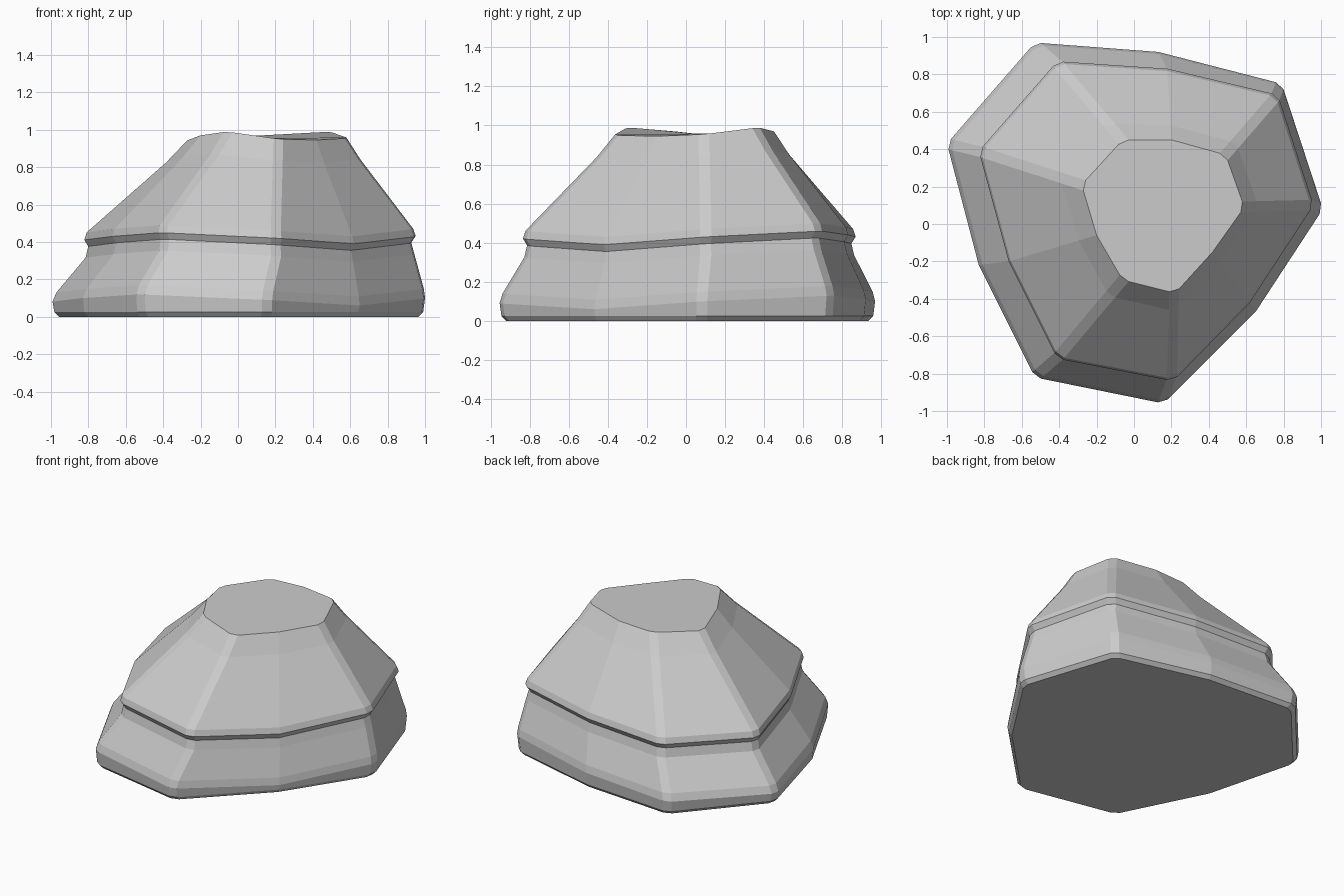
import bpy, bmesh
from mathutils import Vector

cube = bpy.data.objects.get("Cube")
if cube:
    bpy.data.objects.remove(cube, do_unlink=True)

# Outlines, counter-clockwise from the left-hand point
BASE = [(-1.0, .43), (-.83, -.22), (-.53, -.82), (.16, -.96), (.65, -.47),
        (1.01, .08), (.79, .75), (.13, .92), (-.53, .97)]
SHOULDER = [(-.83, .39), (-.67, -.20), (-.41, -.72), (.21, -.84), (.62, -.42),
            (.96, .10), (.77, .69), (.18, .83), (-.41, .87)]
CROWN = [(-.28, .21), (-.20, -.06), (-.06, -.30), (.22, -.37), (.42, -.15),
         (.59, .09), (.49, .37), (.20, .45), (-.06, .45)]
CROWN_Z = [.94, .97, .99, .95, .945, .955, .99, .97, .96]
TILT = [-.02, 0, .02, -.01, -.04, 0, .03, .01, 0]   # uneven strata heights
MIDS = {1, 4, 7}                                    # soft points, not bevelled


def outline(points, z, scale=1.0, tilt=1.0):
    return [Vector((x * scale, y * scale, z + t * tilt))
            for (x, y), t in zip(points, TILT)]


def blend(a, b, h, v):
    return [Vector((p.x + (q.x - p.x) * h, p.y + (q.y - p.y) * h,
                    p.z + (q.z - p.z) * v)) for p, q in zip(a, b)]


def bevel_corners(ring, width=.032):
    out = []
    for i, p in enumerate(ring):
        if i in MIDS:
            out.append(p)
            continue
        for q in (ring[i - 1], ring[(i + 1) % len(ring)]):
            out.append(p + (q - p).normalized() * width)
    return out


# Strata from the ground up
rim = outline(BASE, .10)
waist = outline(SHOULDER, .335, .992)
ledge = outline(SHOULDER, .47, .985)
crown = [Vector((x, y, z)) for (x, y), z in zip(CROWN, CROWN_Z)]
rings = [
    outline(BASE, 0, .965, 0),
    outline(BASE, .025, .99, 0),
    rim,
    blend(rim, waist, .12, .21),
    waist,
    outline(SHOULDER, .395, .975),
    outline(SHOULDER, .43),
    ledge,
    blend(ledge, crown, .79, .76),
    crown,
]

# Skin the rings and cap both ends
bm = bmesh.new()
loops = [[bm.verts.new(p) for p in bevel_corners(r)] for r in rings]
for low, high in zip(loops, loops[1:]):
    for i in range(len(low)):
        j = (i + 1) % len(low)
        bm.faces.new((low[i], low[j], high[j], high[i]))
bm.faces.new(loops[-1])
bm.faces.new(loops[0][::-1])
bmesh.ops.recalc_face_normals(bm, faces=bm.faces)

mesh = bpy.data.meshes.new("rock")
bm.to_mesh(mesh)
bm.free()
rock = bpy.data.objects.new("rock", mesh)
bpy.context.scene.collection.objects.link(rock)

# Plain stone grey
stone = bpy.data.materials.new("stone_grey")
stone.use_nodes = True
grey = (.6, .6, .6, 1)
stone.diffuse_color = grey
stone.node_tree.nodes["Principled BSDF"].inputs["Base Color"].default_value = grey
mesh.materials.append(stone)
